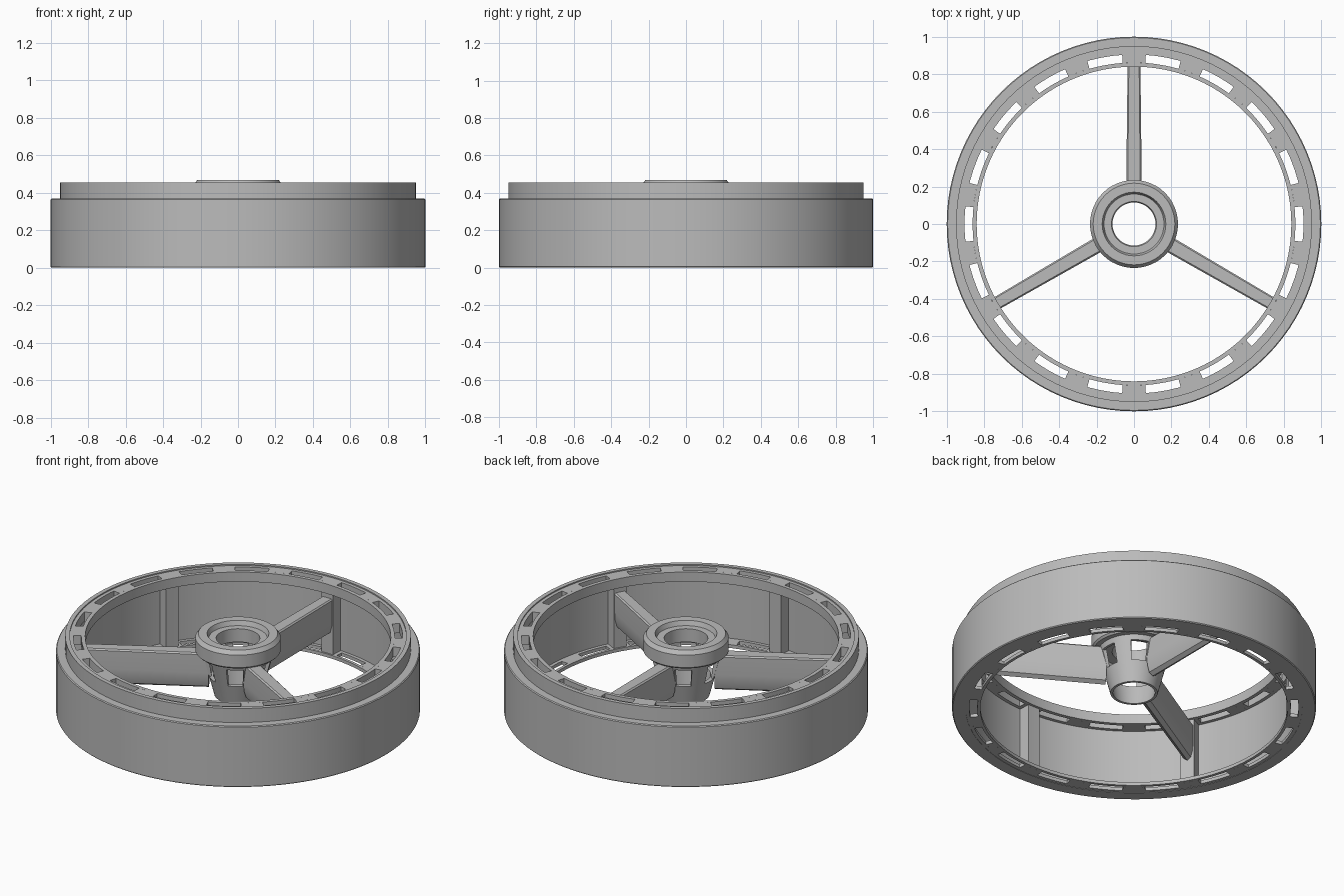
import bpy, bmesh, math

if "Cube" in bpy.data.objects:
    bpy.data.objects.remove(bpy.data.objects["Cube"])

metal = bpy.data.materials.new("plain grey")
metal.diffuse_color = (0.5, 0.5, 0.5, 1)
metal.use_nodes = True
metal.node_tree.nodes["Principled BSDF"].inputs["Base Color"].default_value = metal.diffuse_color
objects = []


def finish(name, bm):
    bmesh.ops.recalc_face_normals(bm, faces=bm.faces)
    mesh = bpy.data.meshes.new(name)
    bm.to_mesh(mesh)
    bm.free()
    mesh.materials.append(metal)
    ob = bpy.data.objects.new(name, mesh)
    bpy.context.collection.objects.link(ob)
    objects.append(ob)
    return ob


def sweep(bm, profile, start=0, end=360, steps=96):
    """Turn a closed (radius, z) profile round the z axis between two angles."""
    full = end - start >= 360
    rings = []
    for i in range(steps if full else steps + 1):
        a = math.radians(start + (end - start) * i / steps)
        rings.append([bm.verts.new((r * math.cos(a), r * math.sin(a), z)) for r, z in profile])
    n = len(profile)
    for i in range(steps):
        p, q = rings[i], rings[(i + 1) % len(rings)]
        for j in range(n):
            k = (j + 1) % n
            bm.faces.new((p[j], q[j], q[k], p[k]))
    if not full:
        bm.faces.new(rings[0])
        bm.faces.new(rings[-1])


def band(r0, r1, z0, z1):
    return [(r0, z0), (r1, z0), (r1, z1), (r0, z1)]


# outer wall: wide drum with a narrower raised rim
bm = bmesh.new()
sweep(bm, [(0.925, 0.0), (0.995, 0.0), (1.0, 0.005), (1.0, 0.365), (0.995, 0.37),
           (0.95, 0.37), (0.95, 0.455), (0.925, 0.455)])
finish("outer_wall", bm)

# slotted flanges at top and bottom: two hoops joined by 18 bridges
for name, inner, z0, z1 in (("top_flange", 0.84, 0.39, 0.448), ("bottom_flange", 0.845, 0.002, 0.022)):
    bm = bmesh.new()
    sweep(bm, band(inner, 0.862, z0, z1))
    sweep(bm, band(0.905, 0.93, z0, z1))
    for i in range(18):
        mid = 10 + 20 * i
        sweep(bm, band(0.862, 0.905, z0, z1), mid - 4, mid + 4, 3)
    finish(name, bm)

# upright posts between the flanges
bm = bmesh.new()
for i in range(6):
    mid = 30 + 60 * i
    sweep(bm, band(0.855, 0.93, 0.015, 0.4), mid - 2.6, mid + 2.6, 2)
finish("posts", bm)

# hub head with a recessed seat and a through hole
bm = bmesh.new()
sweep(bm, [(0.12, 0.36), (0.225, 0.36), (0.235, 0.37), (0.235, 0.445), (0.218, 0.468),
           (0.17, 0.468), (0.16, 0.44), (0.12, 0.44)], steps=48)
finish("hub_head", bm)


# tapered hub body with six windows
def cone_band(z0, z1):
    def r(z):
        return 0.13 + 0.07 * (z - 0.1) / 0.27
    return [(r(z0) - 0.015, z0), (r(z0), z0), (r(z1), z1), (r(z1) - 0.025, z1)]


bm = bmesh.new()
sweep(bm, cone_band(0.1, 0.22), steps=48)
sweep(bm, cone_band(0.33, 0.37), steps=48)
for i in range(6):
    mid = 30 + 60 * i
    sweep(bm, cone_band(0.22, 0.33), mid - 15, mid + 15, 4)
finish("hub_body", bm)

# three deep spokes with a flat top and rounded underside, wider at the hub
section = [(-1, 0.24), (-0.9, 0.19), (-0.6, 0.152), (0, 0.137), (0.6, 0.152), (0.9, 0.19),
           (1, 0.24), (1, 0.35), (0.8, 0.358), (-0.8, 0.358), (-1, 0.35)]
bm = bmesh.new()
for i in range(3):
    a = math.radians(90 + 120 * i)
    c, s = math.cos(a), math.sin(a)
    ends = []
    for r, half in ((0.16, 0.042), (0.87, 0.034)):
        ends.append([bm.verts.new((r * c - w * half * s, r * s + w * half * c, z))
                     for w, z in section])
    n = len(section)
    for j in range(n):
        k = (j + 1) % n
        bm.faces.new((ends[0][j], ends[1][j], ends[1][k], ends[0][k]))
    bm.faces.new(ends[0])
    bm.faces.new(ends[1])
finish("spokes", bm)

# smooth round surfaces, crisp edges
for ob in objects:
    ob.select_set(True)
bpy.context.view_layer.objects.active = objects[0]
bpy.ops.object.shade_smooth_by_angle(angle=math.radians(35))
